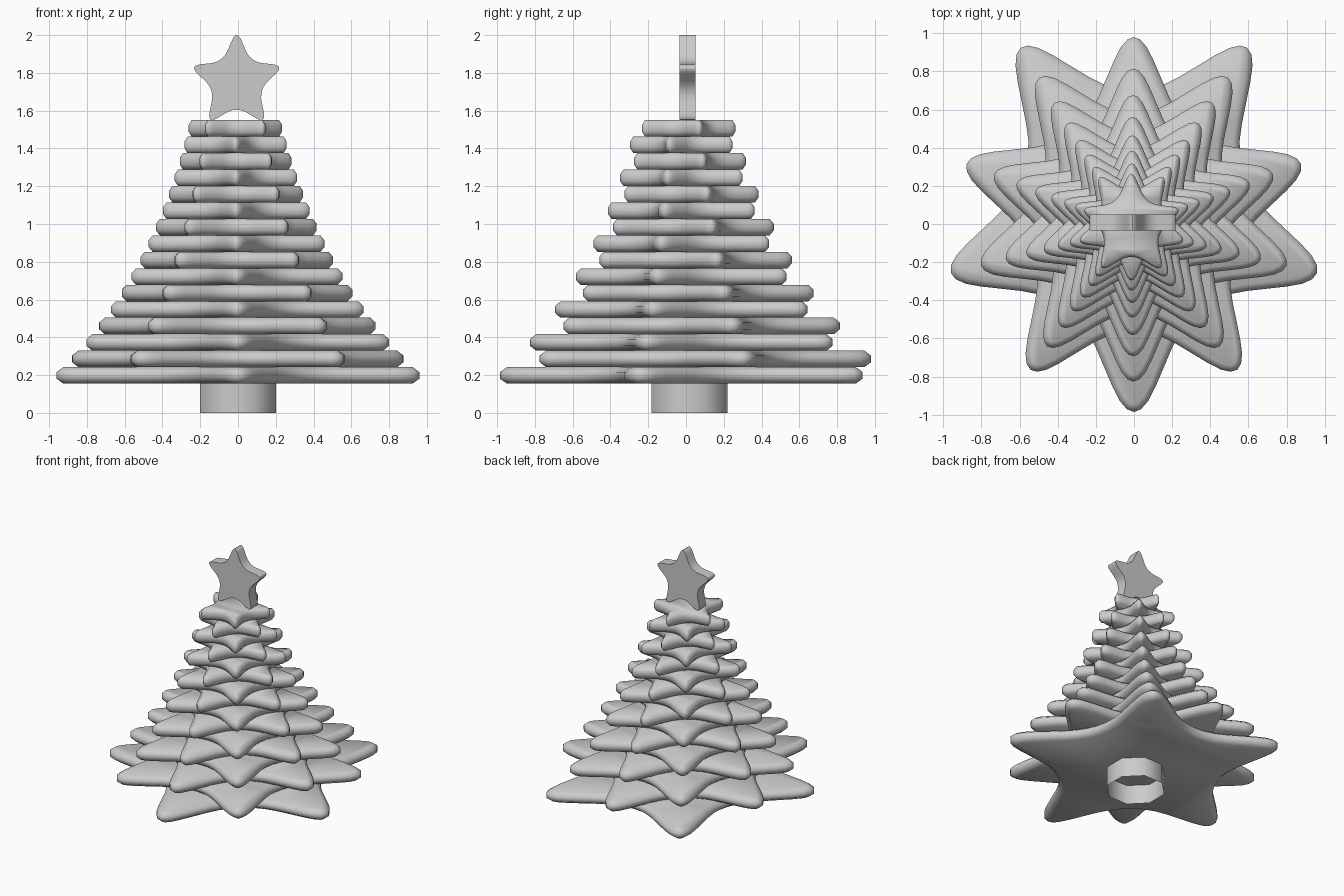
import bpy, bmesh, math
from mathutils import Vector, Matrix

default = bpy.data.objects.get("Cube")
if default:
    bpy.data.objects.remove(default)

GREY = 0.6
mat = bpy.data.materials.new("plain grey")
mat.use_nodes = True
mat.diffuse_color = (GREY, GREY, GREY, 1)
mat.node_tree.nodes["Principled BSDF"].inputs["Base Color"].default_value = (GREY, GREY, GREY, 1)


def unit_star(valley=0.47, rounding=0.36, steps=6):
    """Five-pointed star with rounded corners, tip up, fitted to a unit box."""
    corners = []
    for k in range(10):
        a = math.pi / 2 + k * math.pi / 5
        r = valley if k % 2 else 1
        corners.append(Vector((r * math.cos(a), r * math.sin(a))))
    pts = []
    for k, c in enumerate(corners):
        p = c.lerp(corners[k - 1], rounding)
        q = c.lerp(corners[(k + 1) % 10], rounding)
        for s in range(steps + 1):
            t = s / steps
            pts.append(p.lerp(c, t).lerp(c.lerp(q, t), t))
    xs, ys = [p.x for p in pts], [p.y for p in pts]
    w, h = max(xs) - min(xs), max(ys) - min(ys)
    mid = (max(ys) + min(ys)) / 2
    return [Vector((p.x / w, (p.y - mid) / h)) for p in pts]


def finish(bm, name, angle):
    bmesh.ops.recalc_face_normals(bm, faces=bm.faces)
    mesh = bpy.data.meshes.new(name)
    bm.to_mesh(mesh)
    bm.free()
    mesh.materials.append(mat)
    ob = bpy.data.objects.new(name, mesh)
    bpy.context.collection.objects.link(ob)
    bpy.ops.object.select_all(action='DESELECT')
    ob.select_set(True)
    bpy.context.view_layer.objects.active = ob
    bpy.ops.object.shade_smooth_by_angle(angle=math.radians(angle))
    return ob


def star_slab(name, size, thick, chamfer, drop, matrix, angle):
    """Star prism with both caps inset by chamfer and raised by drop."""
    bm = bmesh.new()
    half = thick / 2 - drop
    base = bm.faces.new([bm.verts.new((p.x * size, p.y * size, -half)) for p in STAR])
    ext = bmesh.ops.extrude_face_region(bm, geom=[base], use_keep_orig=True)
    top = [g for g in ext["geom"] if isinstance(g, bmesh.types.BMVert)]
    bmesh.ops.translate(bm, verts=top, vec=(0, 0, 2 * half))
    bmesh.ops.recalc_face_normals(bm, faces=bm.faces)
    if chamfer:
        caps = [f for f in bm.faces if len(f.verts) > 4]
        bmesh.ops.inset_individual(bm, faces=caps, thickness=chamfer, depth=drop,
                                   use_even_offset=True)
    bm.transform(matrix)
    return finish(bm, name, angle)


STAR = unit_star()
LAYERS, BOTTOM, TOP = 16, 0.155, 1.55
pitch = (TOP - BOTTOM) / LAYERS

# Branch layers: shrinking stars pointing alternately to the front and back
for i in range(LAYERS):
    size = 1.92 * 0.9135 ** i
    front = i % 2 == 0
    cy = -0.025 if front else 0.012 + 0.07 * (size - 0.46)
    place = Matrix.Translation((-0.015 * i / LAYERS, cy, BOTTOM + pitch * (i + 0.5)))
    if front:
        place = place @ Matrix.Rotation(math.pi, 4, 'Z')
    star_slab(f"branch_layer_{i + 1}", size, pitch, 0.008 + 0.014 * size,
              0.026, place, 65)

# Star on the tip, standing upright
upright = Matrix.Translation((-0.007, 0.008, 1.775)) @ Matrix.Rotation(math.pi / 2, 4, 'X')
star_slab("top_star", 0.45, 0.085, 0, 0, upright, 40)

# Trunk: open tube
bm = bmesh.new()
bmesh.ops.create_cone(bm, cap_ends=False, segments=8, radius1=0.217, radius2=0.217,
                      depth=BOTTOM + 0.01,
                      matrix=Matrix.Translation((0, 0.018, (BOTTOM + 0.01) / 2))
                      @ Matrix.Rotation(math.pi / 8, 4, 'Z'))
finish(bm, "trunk", 60)
